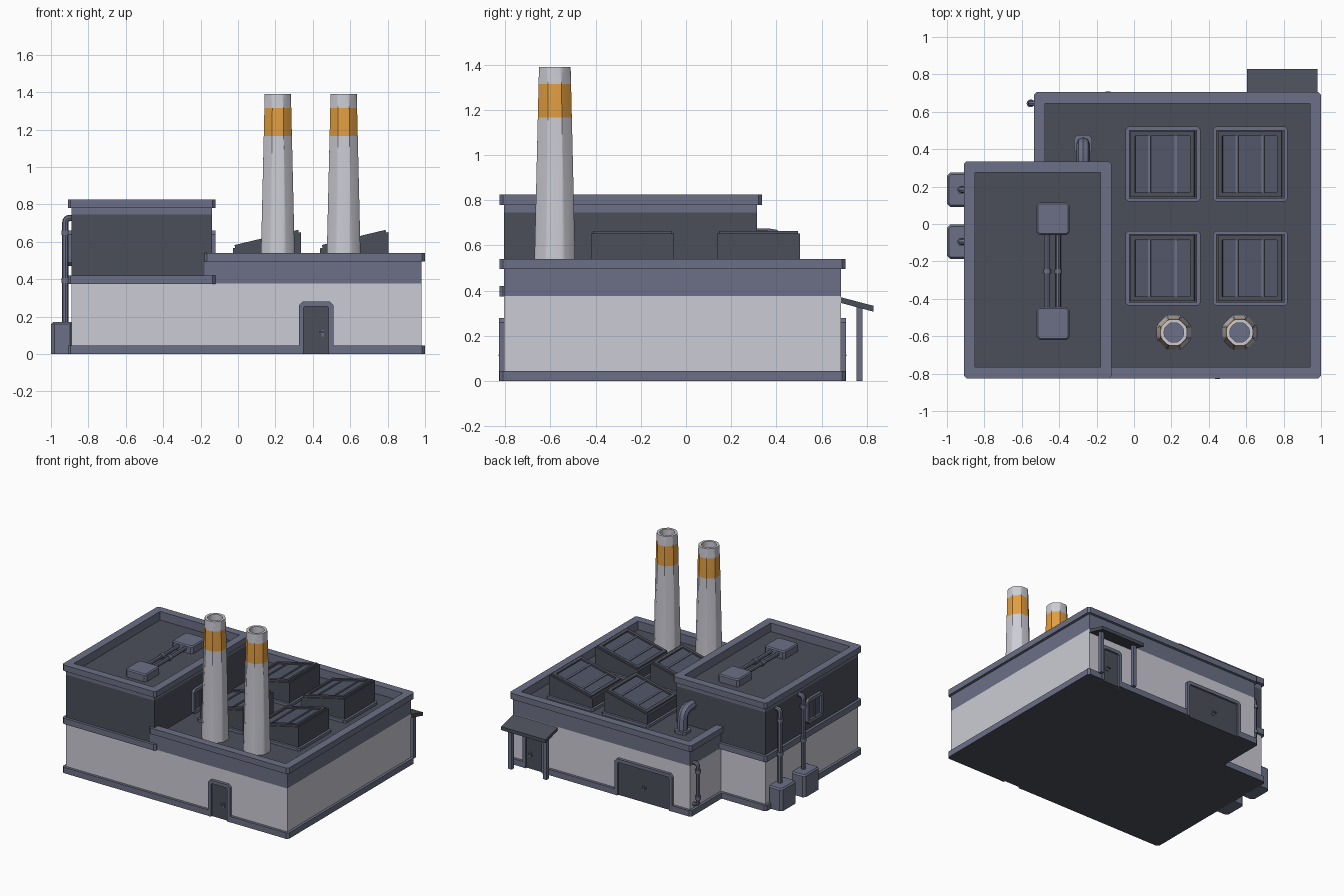
import bpy, bmesh, math
from mathutils import Vector, Matrix

if "Cube" in bpy.data.objects:
    bpy.data.objects.remove(bpy.data.objects["Cube"])


def material(name, rgb):
    m = bpy.data.materials.new(name)
    m.diffuse_color = (*rgb, 1)
    m.use_nodes = True
    m.node_tree.nodes["Principled BSDF"].inputs["Base Color"].default_value = m.diffuse_color
    return m


LIGHT = material("light grey wall", (0.60, 0.60, 0.66))
TRIM = material("slate trim", (0.150, 0.162, 0.239))
DARK = material("dark grey", (0.072, 0.078, 0.102))
ORANGE = material("orange stripe", (0.753, 0.342, 0.054))
GLASS = material("skylight glass", (0.084, 0.093, 0.136))


def finish(name, bm, *mats):
    me = bpy.data.meshes.new(name)
    bm.to_mesh(me)
    bm.free()
    for m in mats:
        me.materials.append(m)
    ob = bpy.data.objects.new(name, me)
    bpy.context.collection.objects.link(ob)
    return ob


def prism(name, pts, axis, a, b, mat, bevel=0.0, under=None, top_bevel=0.0):
    """Extrude a 2D outline along an axis from a to b."""
    place = {'x': lambda p, t: (t, p[0], p[1]),
             'y': lambda p, t: (p[0], t, p[1]),
             'z': lambda p, t: (p[0], p[1], t)}[axis]
    bm = bmesh.new()
    lo = [bm.verts.new(place(p, a)) for p in pts]
    hi = [bm.verts.new(place(p, b)) for p in pts]
    n = len(pts)
    bm.faces.new(lo)
    bm.faces.new(hi)
    for i in range(n):
        j = (i + 1) % n
        bm.faces.new((lo[i], lo[j], hi[j], hi[i]))
    bmesh.ops.recalc_face_normals(bm, faces=bm.faces)
    if bevel:
        side = set(lo)
        edges = [e for e in bm.edges
                 if (e.verts[0] in side) != (e.verts[1] in side) and e.is_convex]
        bmesh.ops.bevel(bm, geom=edges, offset=bevel, segments=1, affect='EDGES')
    if top_bevel:
        edges = [e for e in bm.edges if all(abs(v.co.z - b) < 1e-5 for v in e.verts)]
        bmesh.ops.bevel(bm, geom=edges, offset=top_bevel, segments=1, affect='EDGES')
    if under:
        for f in bm.faces:
            f.material_index = int(f.normal.z < -0.9)
    return finish(name, bm, mat, *([under] if under else []))


def rect(x0, x1, y0, y1):
    return [(x0, y0), (x1, y0), (x1, y1), (x0, y1)]


def circle(x, y, r, n=12):
    return [(x + r * math.cos(2 * math.pi * i / n), y + r * math.sin(2 * math.pi * i / n))
            for i in range(n)]


def box(name, centre, size, mat, rot=Matrix()):
    bm = bmesh.new()
    bmesh.ops.create_cube(bm, size=1, matrix=Matrix.Translation(centre) @ rot @ Matrix.Diagonal((*size, 1)))
    return finish(name, bm, mat)


def ring(name, x0, x1, y0, y1, w, z0, z1, mat, inset=0.0, bevel=0.0):
    """Closed rectangular frame, as a rim with a hole."""
    bm = bmesh.new()
    outer, inner = rect(x0, x1, y0, y1), rect(x0 + w, x1 - w, y0 + w, y1 - w)
    v = [[bm.verts.new((*p, z)) for p in o] for o in (outer, inner) for z in (z0, z1)]
    for i in range(4):
        j = (i + 1) % 4
        for p, q in ((0, 1), (1, 3), (3, 2), (2, 0)):
            bm.faces.new((v[p][i], v[p][j], v[q][j], v[q][i]))
    bmesh.ops.recalc_face_normals(bm, faces=bm.faces)
    if bevel:
        bmesh.ops.bevel(bm, geom=[bm.edges.get((v[0][i], v[1][i])) for i in range(4)],
                        offset=bevel, segments=1, affect='EDGES')
    return finish(name, bm, mat)


def tube(name, pts, r, mat, bend=0.03):
    """Round pipe along a path with rounded elbows."""
    P = [Vector(p) for p in pts]
    path = [P[0]]
    for a, c, b in zip(P, P[1:], P[2:]):
        s, e = c + (a - c).normalized() * bend, c + (b - c).normalized() * bend
        for k in range(5):
            t = k / 4
            path.append(s * (1 - t) ** 2 + c * 2 * t * (1 - t) + e * t * t)
    path.append(P[-1])
    cu = bpy.data.curves.new(name, 'CURVE')
    cu.dimensions, cu.bevel_depth, cu.bevel_resolution, cu.use_fill_caps = '3D', r, 2, True
    sp = cu.splines.new('POLY')
    sp.points.add(len(path) - 1)
    for q, p in zip(sp.points, path):
        q.co = (*p, 1)
    tmp = bpy.data.objects.new(name + "_path", cu)
    bpy.context.collection.objects.link(tmp)
    bpy.context.view_layer.update()
    me = bpy.data.meshes.new_from_object(tmp.evaluated_get(bpy.context.evaluated_depsgraph_get()))
    bpy.data.objects.remove(tmp)
    me.materials.clear()
    me.materials.append(mat)
    ob = bpy.data.objects.new(name, me)
    bpy.context.collection.objects.link(ob)
    bpy.context.view_layer.objects.active = ob
    bpy.ops.object.select_all(action='DESELECT')
    ob.select_set(True)
    bpy.ops.object.shade_smooth_by_angle(angle=math.radians(40))
    return ob


# Base trim with gaps for the doors, and pale ground-floor walls
DOORS = {"front_door": (0.325, 0.51, -0.805, -1), "back_door": (0.70, 0.885, 0.685, 1),
         "garage_door": (-0.375, 0.11, 0.685, 1)}


def notch(key):
    x0, x1, y, d = DOORS[key]
    x0, x1, o = x0 + 0.02, x1 - 0.02, y + 0.02 * d
    p = [(x0, o), (x0, y), (x1, y), (x1, o)]
    return p if d < 0 else p[::-1]


base = ([(-0.91, -0.825)] + notch("front_door") + [(1.0, -0.825), (1.0, 0.705)] + notch("back_door")
        + notch("garage_door") + [(-0.535, 0.705), (-0.535, 0.335), (-0.91, 0.335)])
prism("base_trim", base, 'z', 0, 0.045, TRIM, 0.015, under=DARK)
walls = [(-0.89, -0.805), (0.98, -0.805), (0.98, 0.685), (-0.515, 0.685), (-0.515, 0.315), (-0.89, 0.315)]
prism("ground_floor_walls", walls, 'z', 0.01, 0.376, LIGHT)

# Main hall upper wall, roof and parapet (open where it meets the tall block)
inner = [(-0.475, 0.28), (-0.475, 0.645), (0.94, 0.645), (0.94, -0.765), (-0.18, -0.765)]
prism("hall_upper_wall", [(-0.18, -0.805), (0.98, -0.805), (0.98, 0.685), (-0.515, 0.685), (-0.515, 0.28)]
      + inner, 'z', 0.375, 0.5, TRIM)
prism("hall_parapet", [(-0.18, -0.825), (1.0, -0.825), (1.0, 0.705), (-0.535, 0.705), (-0.535, 0.28)]
      + inner, 'z', 0.495, 0.54, TRIM, 0.015)
prism("hall_roof", [(-0.18, -0.79), (0.96, -0.79), (0.96, 0.665), (-0.495, 0.665), (-0.495, 0.28), (-0.18, 0.28)],
      'z', 0.44, 0.475, DARK)

# Tall block
prism("tall_block_band", rect(-0.91, -0.12, -0.825, 0.335), 'z', 0.375, 0.42, TRIM, 0.015)
prism("tall_block_wall", rect(-0.89, -0.14, -0.805, 0.315), 'z', 0.42, 0.745, DARK)
ring("tall_block_upper_band", -0.89, -0.14, -0.805, 0.315, 0.04, 0.745, 0.785, TRIM)
ring("tall_block_parapet", -0.91, -0.12, -0.825, 0.335, 0.06, 0.78, 0.825, TRIM, bevel=0.015)
prism("tall_block_roof", rect(-0.87, -0.16, -0.785, 0.295), 'z', 0.74, 0.76, DARK)

# Doors with chamfered frames and handles
for key, (x0, x1, y, d) in DOORS.items():
    h, w, c = 0.28, 0.025, 0.02
    prism(key + "_frame", [(x0, 0), (x0, h - c), (x0 + c, h), (x1 - c, h), (x1, h - c), (x1, 0),
                           (x1 - w, 0), (x1 - w, h - w - 0.008), (x1 - w - 0.008, h - w),
                           (x0 + w + 0.008, h - w), (x0 + w, h - w - 0.008), (x0 + w, 0)],
          'y', y - 0.01 * d, y + 0.022 * d, TRIM)
    prism(key, rect(x0 + 0.015, x1 - 0.015, 0, h - 0.02), 'y', y - 0.01 * d, y + 0.008 * d, DARK)
    hx = (x0 + x1) / 2 + (0 if "garage" in key else 0.035)
    box(key + "_handle_plate", (hx, y + 0.01 * d, 0.11), (0.014, 0.008, 0.035), TRIM)
    box(key + "_handle", (hx - 0.006, y + 0.018 * d, 0.115), (0.028, 0.012, 0.008), TRIM)

# Porch over the back door
prism("porch_roof", [(0.67, 0.375), (0.83, 0.333), (0.83, 0.307), (0.67, 0.35)], 'x', 0.605, 0.98, DARK)
for i, x in enumerate((0.645, 0.94)):
    prism(f"porch_post_{i}", rect(x - 0.014, x + 0.014, 0.753, 0.781), 'z', 0, 0.335, TRIM)

# Windows on both long sides of the tall block
for side, x, d in (("west", -0.89, -1), ("east", -0.14, 1)):
    o, n, c, yc, zc = 0.095, 0.068, 0.02, -0.265, 0.565
    bars = [(yc - o, yc - n, zc - n, zc + n), (yc + n, yc + o, zc - n, zc + n)]
    for k, b in enumerate(bars):
        prism(f"{side}_window_side_{k}", rect(*b), 'x', x - 0.01 * d, x + 0.02 * d, TRIM)
    for k, s in enumerate((-1, 1)):
        prism(f"{side}_window_rail_{k}", [(yc - o, zc + s * n), (yc - o, zc + s * (o - c)), (yc - o + c, zc + s * o),
              (yc + o - c, zc + s * o), (yc + o, zc + s * (o - c)), (yc + o, zc + s * n)],
              'x', x - 0.01 * d, x + 0.02 * d, TRIM)
    prism(side + "_window_mullion", rect(yc - 0.007, yc + 0.007, zc - n, zc + n), 'x', x, x + 0.012 * d, TRIM)
    prism(side + "_window_pane", rect(yc - n, yc + n, zc - n, zc + n), 'x', x, x + 0.004 * d, GLASS)

# Chimneys: tapered octagons with an orange stripe and open top
for i, cx in enumerate((0.213, 0.565)):
    radius = lambda z: (0.09 - 0.02 * (z - 0.54) / 0.85) / math.cos(math.pi / 8)
    prof = [(radius(z), z) for z in (0.47, 1.165, 1.315, 1.39)] + [(0.056, 1.39), (0.056, 1.05)]
    bm = bmesh.new()
    rows = [[bm.verts.new((cx + r * math.cos(math.pi * (k + 0.5) / 4), -0.58 + r * math.sin(math.pi * (k + 0.5) / 4), z))
             for k in range(8)] for r, z in prof]
    for j in range(len(rows) - 1):
        for k in range(8):
            m = (k + 1) % 8
            f = bm.faces.new((rows[j][k], rows[j][m], rows[j + 1][m], rows[j + 1][k]))
            f.material_index = int(j == 1)
    bm.faces.new(rows[-1]).material_index = 2
    bmesh.ops.bevel(bm, geom=[e for e in bm.edges if abs(e.verts[0].co.z - e.verts[1].co.z) > 0.01
                              and not e.is_boundary],
                    offset=0.012, segments=2, profile=0.5, affect='EDGES')
    bmesh.ops.recalc_face_normals(bm, faces=bm.faces)
    ob = finish(f"chimney_{i}", bm, LIGHT, ORANGE, TRIM)
    bpy.ops.object.select_all(action='DESELECT')
    ob.select_set(True)
    bpy.context.view_layer.objects.active = ob
    bpy.ops.object.shade_smooth_by_angle(angle=math.radians(30))

# Four sloping skylights
slope = math.atan2(0.087, 0.365)
rot = Matrix.Rotation(-slope, 4, 'Y')
for i, (cx, cy) in enumerate((x, y) for x in (0.155, 0.622) for y in (0.32, -0.237)):
    prism(f"skylight_base_{i}", rect(cx - 0.2, cx + 0.2, cy - 0.2, cy + 0.2), 'z', 0.47, 0.495, TRIM, 0.015)
    prism(f"skylight_body_{i}", [(cx - 0.183, 0.48), (cx + 0.183, 0.48), (cx + 0.183, 0.652), (cx - 0.183, 0.565)],
          'y', cy - 0.183, cy + 0.183, DARK)

    def slab(part, u, v, su, sv, h, mat):
        c = Vector((cx, cy, 0.6085)) + rot @ Vector((u, v, h / 2 - 0.002))
        box(f"skylight_{part}_{i}", c, (su, sv, h + 0.004), mat, rot)
    slab("glass", 0, 0, 0.3, 0.3, 0.004, GLASS)
    for k, s in enumerate((-1, 1)):
        slab(f"frame_end_{k}", s * 0.163, 0, 0.024, 0.35, 0.015, DARK)
        slab(f"frame_side_{k}", 0, s * 0.163, 0.302, 0.024, 0.015, DARK)
        slab(f"mullion_{k}", s * 0.072, 0, 0.014, 0.302, 0.011, TRIM)

# Roof machinery: two boxes joined by twin pipes
for i, y in enumerate((0.0275, -0.5325)):
    prism(f"roof_unit_{i}", rect(-0.52, -0.345, y - 0.0875, y + 0.0875), 'z', 0.755, 0.818, TRIM, 0.015, top_bevel=0.008)
for i, x in enumerate((-0.465, -0.405)):
    tube(f"roof_pipe_{i}", [(x, -0.46, 0.79), (x, -0.05, 0.79)], 0.014, TRIM)
    prism(f"roof_pipe_collar_{i}", circle(x, 0.79, 0.02), 'y', -0.265, -0.24, TRIM)

# Bent vent from the hall roof into the tall block
prism("vent_flange", rect(-0.32, -0.225, 0.38, 0.475), 'z', 0.47, 0.495, TRIM, 0.015)
tube("vent_duct", [(-0.272, 0.428, 0.48), (-0.272, 0.428, 0.64), (-0.272, 0.30, 0.64)], 0.036, TRIM, 0.07)

# West side tanks with riser pipes
for i, y in enumerate((0.183, -0.095)):
    prism(f"tank_{i}", rect(-1.0, -0.88, y - 0.092, y + 0.092), 'z', 0, 0.17, TRIM, 0.018, top_bevel=0.01)
    tube(f"riser_{i}", [(-0.923, y, 0.15), (-0.923, y, 0.727), (-0.88, y, 0.727)], 0.017, TRIM, 0.025)
    for k, z in enumerate((0.38, 0.635)):
        prism(f"riser_{i}_collar_{k}", circle(-0.923, y, 0.022), 'z', z, z + 0.025, TRIM)

# Small wall pipe near the back corner
tube("corner_pipe", [(-0.5, 0.645, 0.075), (-0.553, 0.645, 0.075), (-0.553, 0.645, 0.39), (-0.5, 0.645, 0.39)],
     0.015, TRIM, 0.025)
for k, z in enumerate((0.12, 0.32)):
    prism(f"corner_pipe_collar_{k}", circle(-0.553, 0.645, 0.021), 'z', z, z + 0.025, TRIM)
